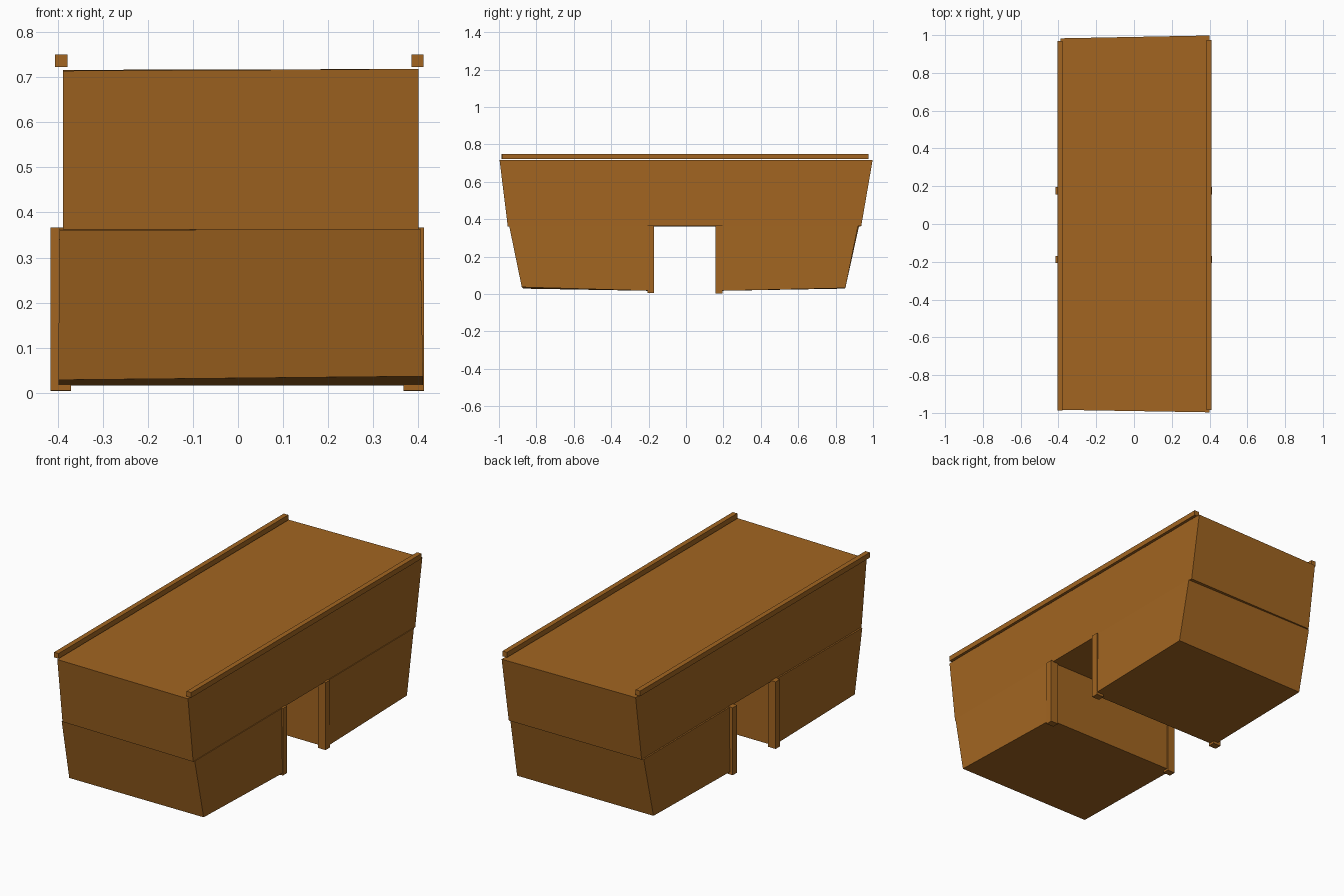
import bpy

wood = bpy.data.materials.new("wood")
wood.diffuse_color = (0.36, 0.13, 0.015, 1)


def hexa(name, bottom, top):
    """Six-sided block from four bottom and four top corners, counter-clockwise."""
    faces = [(3, 2, 1, 0), (4, 5, 6, 7)]
    faces += [(i, (i + 1) % 4, (i + 1) % 4 + 4, i + 4) for i in range(4)]
    mesh = bpy.data.meshes.new(name)
    mesh.from_pydata(bottom + top, [], faces)
    mesh.materials.append(wood)
    ob = bpy.data.objects.new(name, mesh)
    bpy.context.collection.objects.link(ob)
    return ob


def box(name, x0, x1, y0, y1, z0, z1):
    ring = [(x0, y0), (x1, y0), (x1, y1), (x0, y1)]
    return hexa(name, [(x, y, z0) for x, y in ring], [(x, y, z1) for x, y in ring])


# Flared desk body and top, slightly crooked
hexa("desk_top_body",
     [(-0.388, -0.94, 0.362), (0.4, -0.953, 0.362), (0.4, 0.937, 0.364), (-0.388, 0.932, 0.362)],
     [(-0.388, -0.984, 0.714), (0.4, -0.997, 0.718), (0.4, 0.998, 0.718), (-0.388, 0.983, 0.716)])

# Pedestals either side of the knee space, undersides sloping up outwards
hexa("front_pedestal",
     [(-0.398, -0.868, 0.029), (0.41, -0.878, 0.037), (0.41, -0.178, 0.017), (-0.398, -0.178, 0.017)],
     [(-0.396, -0.935, 0.361), (0.404, -0.945, 0.363), (0.404, -0.178, 0.365), (-0.396, -0.178, 0.365)])
hexa("back_pedestal",
     [(-0.398, 0.165, 0.017), (0.41, 0.165, 0.017), (0.41, 0.852, 0.032), (-0.398, 0.845, 0.029)],
     [(-0.396, 0.165, 0.365), (0.404, 0.165, 0.365), (0.404, 0.92, 0.367), (-0.396, 0.925, 0.363)])

# Corner posts framing the knee space
for side, x0, x1 in (("left", -0.415, -0.37), ("right", 0.367, 0.412)):
    box(f"front_post_{side}", x0, x1, -0.207, -0.17, 0.006, 0.367)
    box(f"back_post_{side}", x0, x1, 0.157, 0.195, 0.004, 0.367)

# Long edge rails along the top
box("left_rail", -0.405, -0.378, -0.987, 0.968, 0.722, 0.75)
box("right_rail", 0.384, 0.411, -0.985, 0.975, 0.722, 0.75)
